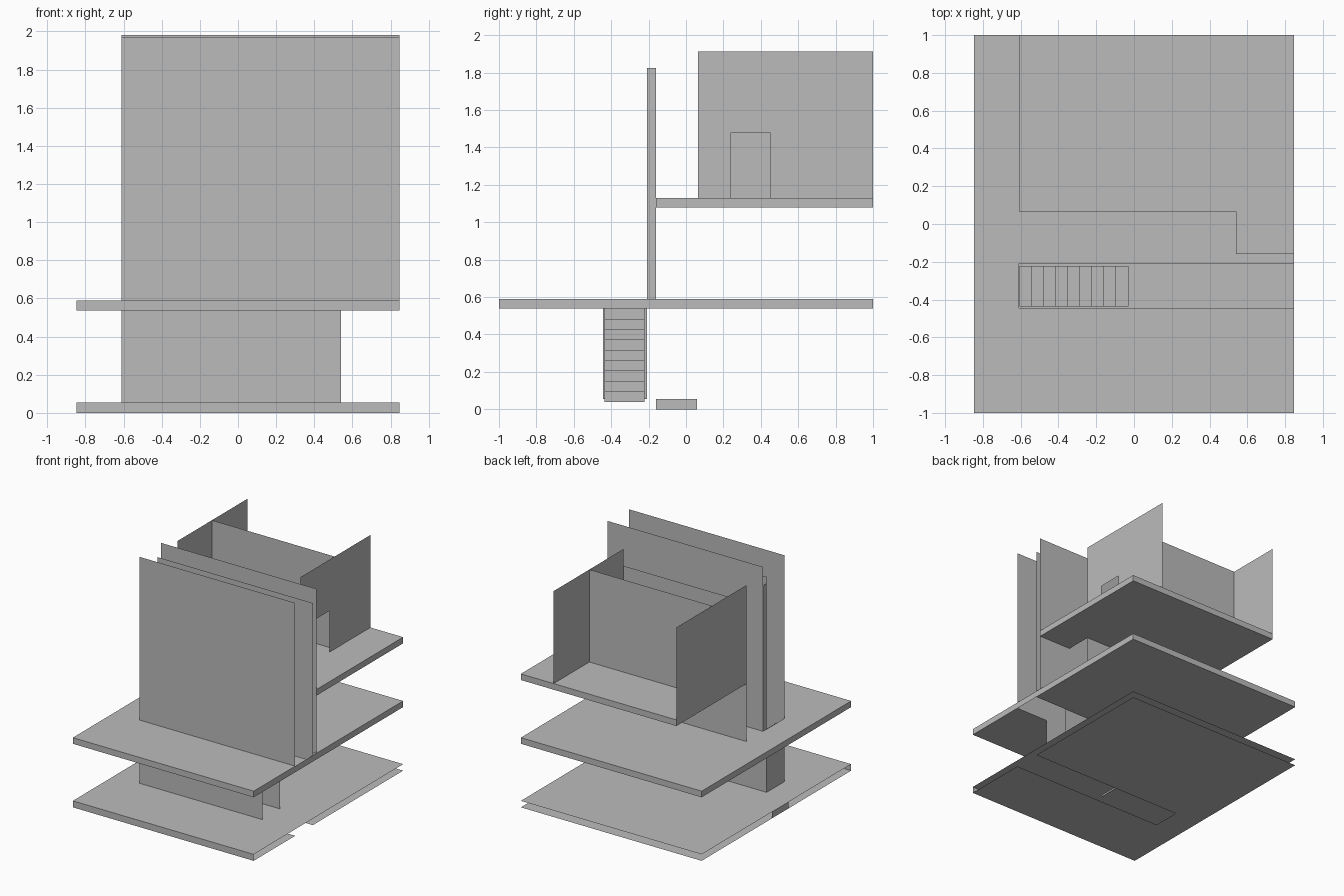
import bpy, bmesh
from mathutils import Vector

if "Cube" in bpy.data.objects:
    bpy.data.objects.remove(bpy.data.objects["Cube"])

mat = bpy.data.materials.new("plain grey")
mat.diffuse_color = (0.5, 0.5, 0.5, 1)
mat.use_nodes = True
mat.node_tree.nodes["Principled BSDF"].inputs["Base Color"].default_value = mat.diffuse_color

W = 0.847                       # half width of the floors
L, R = -0.61, 0.54              # left and right ends of the core
FRONT, MID, BACK = -0.445, -0.208, -0.16   # wall planes in y
G, F1, F2 = 0.055, 0.59, 1.13   # floor top heights
T = 0.052                       # slab thickness


def polygons(name, polys, extrude=0.0):
    """Object made of flat polygons, optionally extruded upwards."""
    bm = bmesh.new()
    for pts in polys:
        bm.faces.new([bm.verts.new(p) for p in pts])
    if extrude:
        out = bmesh.ops.extrude_face_region(bm, geom=bm.faces[:], use_keep_orig=True)
        vs = [g for g in out["geom"] if isinstance(g, bmesh.types.BMVert)]
        bmesh.ops.translate(bm, verts=vs, vec=Vector((0, 0, extrude)))
    bmesh.ops.remove_doubles(bm, verts=bm.verts[:], dist=1e-5)
    bmesh.ops.recalc_face_normals(bm, faces=bm.faces[:])
    me = bpy.data.meshes.new(name)
    bm.to_mesh(me)
    bm.free()
    me.materials.append(mat)
    ob = bpy.data.objects.new(name, me)
    bpy.context.collection.objects.link(ob)
    return ob


def flat(outline, z):
    return [(x, y, z) for x, y in outline]


def wall_x(y, x0, x1, z0, z1):
    """Sheet running along x."""
    return [(x0, y, z0), (x1, y, z0), (x1, y, z1), (x0, y, z1)]


def wall_y(x, y0, y1, z0, z1):
    """Sheet running along y."""
    return [(x, y0, z0), (x, y1, z0), (x, y1, z1), (x, y0, z1)]


# Floor outlines
full = [(-W, -1), (W, -1), (W, 1), (-W, 1)]
slotted = [(-W, -1), (W, -1), (W, FRONT), (L, FRONT),
           (L, MID), (W, MID), (W, 1), (-W, 1)]
stepped = [(L, 0.065), (R, 0.065), (R, BACK), (W, BACK), (W, 1), (L, 1)]

# Ground floor: two sheets with an open rim
polygons("ground_floor_top", [flat(full, G)])
polygons("ground_floor_underside", [flat(slotted, 0)])
polygons("ground_floor_front_edge", [wall_x(-1, -W, W, 0, G)])
polygons("ground_floor_left_edge", [wall_y(-W, BACK, 0.06, 0, G)])

# Middle and upper floors
polygons("middle_floor", [flat(slotted, F1 - T)], T)
polygons("middle_floor_rim", [wall_y(W, FRONT, MID, F1 - T, F1)])
polygons("upper_floor", [flat(stepped, F2 - T)], T)

# Stairwell walls on the ground floor
for name, y in (("front", FRONT), ("back", MID)):
    polygons("stairwell_%s_wall" % name, [wall_x(y, L, R, G, F1 - T)])
polygons("stairwell_end_wall", [wall_y(L, FRONT, MID, G, F1 - T)])

# Stairs climbing to the left
n, x0, z0 = 9, -0.03, 0.04
run, rise = 0.064, (F1 - T - z0) / 9
steps = []
for i in range(n):
    x, z = x0 - run * i, z0 + rise * i
    steps.append(wall_y(x, -0.437, -0.222, z, z + rise))
    steps.append(flat([(x - run, -0.437), (x, -0.437), (x, -0.222), (x - run, -0.222)], z + rise))
polygons("stairs", steps)

# Long walls on the middle floor
for name, y, x1, top in (("front_wall", FRONT, W, 1.972), ("middle_wall", MID, W, 1.88),
                         ("back_wall", BACK, W, 1.982), ("room_front_wall", 0.065, R, 1.77)):
    polygons(name, [wall_x(y, L, x1, F1, top)])
polygons("middle_wall_end", [wall_y(L, MID, BACK, F1, 1.825)])

# Upper room: side walls, cross wall and doorway
TOP = 1.913
polygons("room_left_wall", [wall_y(L, 0.065, 1, F2, TOP)])
polygons("room_cross_wall", [wall_x(0.522, L, R, F2, TOP)])
door = [(0.065, F2), (0.24, F2), (0.24, 1.48), (0.45, 1.48),
        (0.45, F2), (1, F2), (1, TOP), (0.065, TOP)]
polygons("room_right_wall_with_doorway", [[(R, y, z) for y, z in door]])
